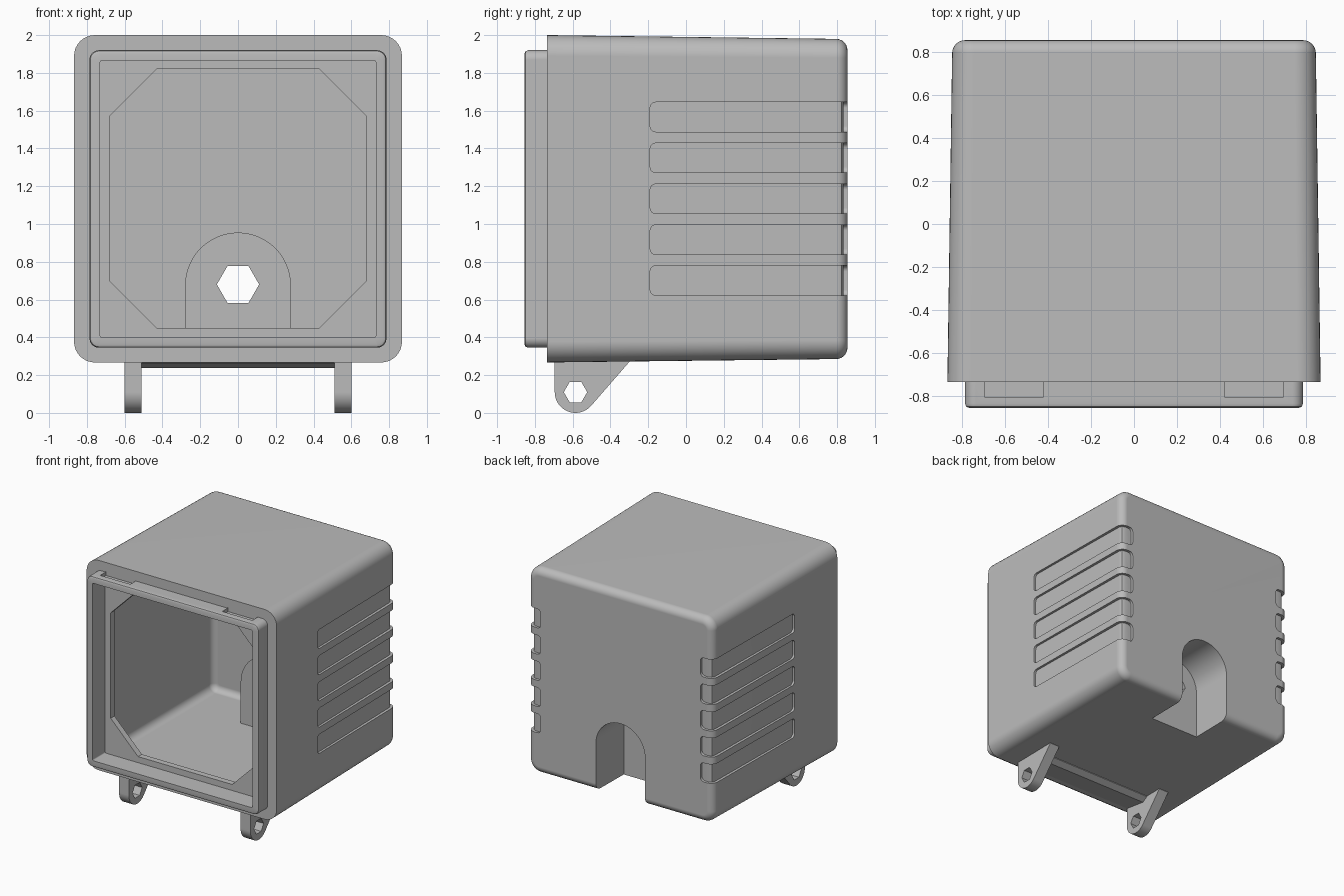
import bpy, bmesh
from math import sin, cos, pi, radians
from mathutils import Vector

if "Cube" in bpy.data.objects:
    bpy.data.objects.remove(bpy.data.objects["Cube"], do_unlink=True)

plastic = bpy.data.materials.new("gray_plastic")
plastic.use_nodes = True
GRAY = (0.5, 0.5, 0.5, 1)
plastic.diffuse_color = GRAY
plastic.node_tree.nodes["Principled BSDF"].inputs["Base Color"].default_value = GRAY


def make_object(name, bm):
    bmesh.ops.recalc_face_normals(bm, faces=bm.faces)
    mesh = bpy.data.meshes.new(name)
    bm.to_mesh(mesh)
    bm.free()
    mesh.materials.append(plastic)
    obj = bpy.data.objects.new(name, mesh)
    bpy.context.collection.objects.link(obj)
    return obj


def prism(name, points, axis, a, b, round_edges=None, radius=0.03):
    """Extrude a flat outline along an axis; optionally round chosen edges."""
    place = {"x": lambda p, t: (t, p[0], p[1]),
             "y": lambda p, t: (p[0], t, p[1]),
             "z": lambda p, t: (p[0], p[1], t)}[axis]
    bm = bmesh.new()
    ends = [[bm.verts.new(place(p, t)) for p in points] for t in (a, b)]
    bm.faces.new(ends[0])
    bm.faces.new(ends[1])
    n = len(points)
    for i in range(n):
        j = (i + 1) % n
        bm.faces.new((ends[0][i], ends[0][j], ends[1][j], ends[1][i]))
    if round_edges:
        chosen = [e for e in bm.edges if round_edges(*[v.co for v in e.verts])]
        bmesh.ops.bevel(bm, geom=chosen, offset=radius, segments=4,
                        profile=0.5, affect="EDGES")
    return make_object(name, bm)


def arc(cx, cz, r, start, end, steps):
    angles = [radians(start + (end - start) * i / steps) for i in range(steps + 1)]
    return [(cx + r * cos(t), cz + r * sin(t)) for t in angles]


def hexagon(cx, cz, r):
    return arc(cx, cz, r, 0, 300, 5)


def rect(a0, a1, b0, b1):
    return [(a0, b0), (a1, b0), (a1, b1), (a0, b1)]


def boolean(obj, tool, operation="DIFFERENCE"):
    mod = obj.modifiers.new("boolean", "BOOLEAN")
    mod.operation, mod.solver, mod.object = operation, "EXACT", tool
    bpy.context.view_layer.objects.active = obj
    bpy.ops.object.modifier_apply(modifier=mod.name)
    bpy.data.objects.remove(tool, do_unlink=True)


def finish(obj):
    bpy.ops.object.select_all(action="DESELECT")
    obj.select_set(True)
    bpy.context.view_layer.objects.active = obj
    bpy.ops.object.shade_smooth_by_angle(angle=radians(30))
    mod = obj.modifiers.new("weighted_normals", "WEIGHTED_NORMAL")
    mod.keep_sharp = True


def ring(y, half, z0, z1, r, chamfer=False):
    """Rounded (or chamfered) rectangle with a fixed point count."""
    steps, points = 8, []
    corners = [(1, 1, 0), (-1, 1, 90), (-1, -1, 180), (1, -1, 270)]
    for sx, sz, start in corners:
        cx, cz = sx * (half - r), (z1 - r if sz > 0 else z0 + r)
        curve = arc(cx, cz, r, start, start + 90, steps)
        if chamfer:
            p, q = Vector(curve[0]), Vector(curve[-1])
            curve = [p.lerp(q, i / steps) for i in range(steps + 1)]
        points += [(c[0], y, c[1]) for c in curve]
    return points


def fillet(y, half, z0, z1, corner, r, steps=6):
    """Rings rounding a closed back end at depth y, from flat cap to side wall."""
    out = []
    for i in range(steps + 1):
        t = i / steps * pi / 2
        inset = r * (1 - sin(t))
        out.append(ring(y - r * (1 - cos(t)), half - inset, z0 + inset,
                        z1 - inset, max(corner - inset, 0.02)))
    return out


# Hollow housing: outer wall, front rim, chamfered flange and cavity in one loft
sections = fillet(0.855, 0.846, 0.285, 1.98, 0.1, 0.06)
sections += [
    ring(-0.735, 0.868, 0.267, 2.0, 0.11),
    ring(-0.735, 0.786, 0.345, 1.92, 0.05),
    ring(-0.835, 0.786, 0.345, 1.92, 0.05),
    ring(-0.849, 0.781, 0.35, 1.915, 0.045),
    ring(-0.855, 0.768, 0.363, 1.902, 0.035),
    ring(-0.855, 0.73, 0.4, 1.865, 0.01),
    ring(-0.69, 0.73, 0.4, 1.865, 0.01),
    ring(-0.69, 0.68, 0.45, 1.82, 0.25, True),
    ring(-0.64, 0.68, 0.45, 1.82, 0.25, True),
    ring(-0.64, 0.81, 0.325, 1.943, 0.06),
]
sections += reversed(fillet(0.8, 0.79, 0.34, 1.925, 0.06, 0.05))
bm = bmesh.new()
loops = [[bm.verts.new(p) for p in s] for s in sections]
for lo, hi in zip(loops, loops[1:]):
    for i in range(len(lo)):
        j = (i + 1) % len(lo)
        bm.faces.new((lo[i], lo[j], hi[j], hi[i]))
bm.faces.new(loops[0])
bm.faces.new(loops[-1])
housing = make_object("housing", bm)


# Arched cable bay at the back, open at the bottom, with a hexagonal hole
def arch(r, bottom):
    return arc(0, 0.675, r, 0, 180, 24) + [(-r, bottom), (r, bottom)]


boolean(housing, prism("bay_wall", arch(0.28, 0.31), "y", 0.435, 0.83), "UNION")
boolean(housing, prism("bay_cut", arch(0.225, 0.1), "y", 0.49, 1.0))
boolean(housing, prism("bay_hole", hexagon(0, 0.68, 0.112), "y", 0.3, 0.6))


# Recessed side grooves that wrap around onto the back
def groove_ends(a, b):
    front = max(a.y, b.y) < -0.18 and abs(a.z - b.z) < 0.01
    back = max(abs(a.x), abs(b.x)) < 0.75 and abs(a.z - b.z) < 0.01
    return front or back


groove = [(0.842, -0.19), (1, -0.19), (1, 1), (0.73, 1), (0.73, 0.833),
          (0.79, 0.833), (0.813, 0.823), (0.823, 0.8)]
for side in (1, -1):
    outline = [(side * x, y) for x, y in groove]
    for i in range(5):
        z = 0.622 + 0.2165 * i
        boolean(housing, prism("groove_cut", outline, "z", z, z + 0.157, groove_ends))
    # Latch slots in the top and bottom of the rim
    for z0, z1 in ((1.89, 1.925), (0.34, 0.375)):
        slot = rect(side * 0.42, side * 0.695, -0.805, -0.73)
        boolean(housing, prism("slot_cut", slot, "z", z0, z1))
finish(housing)

# Hinge ears below the front, each with a hexagonal pin hole
ear = [(-0.695, 0.29)] + arc(-0.585, 0.11, 0.11, 180, 319, 18) + [(-0.3, 0.27), (-0.3, 0.29)]
for side, name in ((1, "left_hinge_ear"), (-1, "right_hinge_ear")):
    obj = prism(name, ear, "x", side * 0.51, side * 0.6)
    boolean(obj, prism("pin_cut", hexagon(-0.585, 0.11, 0.062), "x", side * 0.4, side * 0.7))
    finish(obj)

# Low rib joining the ears
rib = [(-0.69, 0.285), (-0.69, 0.265), (-0.5, 0.237), (-0.45, 0.265), (-0.45, 0.285)]
finish(prism("hinge_rib", rib, "x", -0.515, 0.515))
